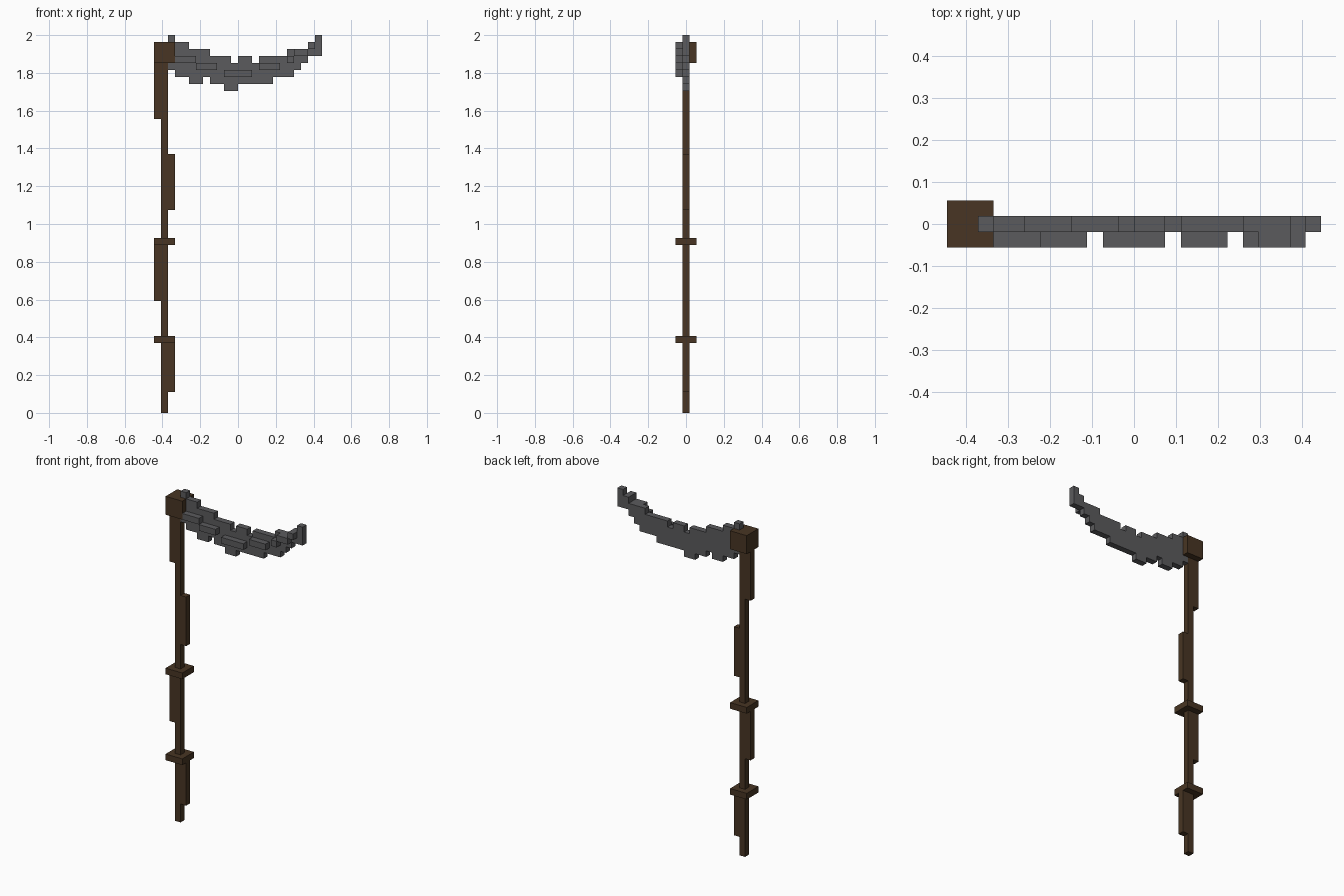
import bpy, bmesh

if "Cube" in bpy.data.objects:
    bpy.data.objects.remove(bpy.data.objects["Cube"])

U = 2 / 54  # one block of the stepped grid; x is counted from the left edge


def material(name, rgb):
    m = bpy.data.materials.new(name)
    m.diffuse_color = (*rgb, 1)
    m.use_nodes = True
    m.node_tree.nodes["Principled BSDF"].inputs["Base Color"].default_value = m.diffuse_color
    return m


WOOD = material("dark wood", (0.065, 0.036, 0.017))
STEEL = material("dark steel", (0.105, 0.105, 0.11))


def prism(name, outline, y0, y1, mat):
    """Extrude an x/z outline (in grid blocks) from y0 to y1."""
    bm = bmesh.new()
    face = bm.faces.new([bm.verts.new(((x - 12) * U, y0 * U, z * U)) for x, z in outline])
    ext = bmesh.ops.extrude_face_region(bm, geom=[face])
    for v in ext["geom"]:
        if isinstance(v, bmesh.types.BMVert):
            v.co.y = y1 * U
    bmesh.ops.recalc_face_normals(bm, faces=bm.faces)
    me = bpy.data.meshes.new(name)
    bm.to_mesh(me)
    bm.free()
    me.materials.append(mat)
    ob = bpy.data.objects.new(name, me)
    bpy.context.collection.objects.link(ob)
    return ob


def box(name, x0, x1, z0, z1, y0, y1, mat):
    return prism(name, [(x0, z0), (x1, z0), (x1, z1), (x0, z1)], y0, y1, mat)


# Handle: thin shaft, head block, two rings
box("shaft", 1, 2, 0, 50, -.5, .5, WOOD)
box("head_block", 0, 3, 50, 53, -1.5, 1.5, WOOD)
for z in (10, 24):
    box("handle_ring", 0, 3, z, z + 1, -1.5, 1.5, WOOD)

# Thicker stretches on alternating sides of the shaft
for x, z0, z1 in ((2, 3, 10), (0, 16, 24), (2, 29, 37), (0, 42, 50)):
    box("shaft_thickening", x, x + 1, z0, z1, -.5, .5, WOOD)


# Blade: stepped crescent, runs of (start, end, height)
def steps(runs):
    return [p for a, b, z in runs for p in ((a, z), (b, z))]


top = steps([(2, 3, 54), (3, 5, 53), (5, 8, 52), (8, 11, 51), (11, 12, 50), (12, 14, 51),
             (14, 15, 50), (15, 19, 51), (19, 22, 52), (22, 23, 53), (23, 24, 54)])
bottom = steps([(2, 3, 49), (3, 5, 48), (5, 7, 47), (7, 8, 48), (8, 10, 47), (10, 12, 46),
                (12, 17, 47), (17, 20, 48), (20, 21, 49), (21, 22, 50), (22, 24, 51)])
prism("blade", bottom + top[::-1], -.5, .5, STEEL)

# Raised ridge strips on the front of the blade
for x0, x1, z in ((3, 6, 50), (6, 9, 49), (10, 14, 48), (15, 18, 49),
                  (19, 20, 50), (20, 22, 51), (22, 23, 52)):
    box("blade_ridge", x0, x1, z, z + 1, -1.5, -.5, STEEL)
